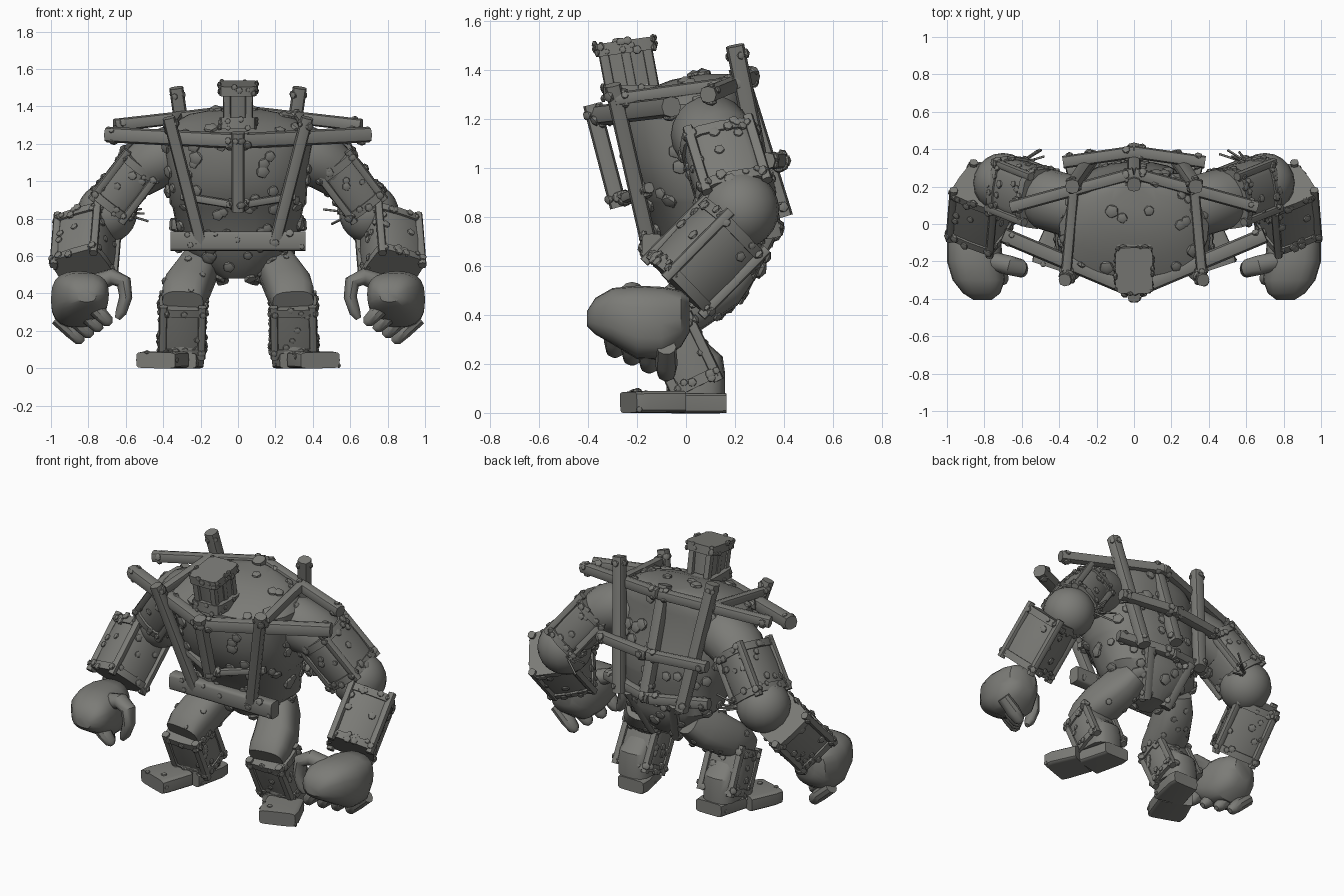
import bpy, bmesh, math, random
from mathutils import Vector

random.seed(7)
cube = bpy.data.objects.get("Cube")
if cube:
    bpy.data.objects.remove(cube, do_unlink=True)

stone = bpy.data.materials.new("warm_grey_stone")
stone.use_nodes = True
COLOUR = (0.2, 0.2, 0.185, 1)
stone.diffuse_color = COLOUR
stone.node_tree.nodes["Principled BSDF"].inputs["Base Color"].default_value = COLOUR

SIDES = ((1, "left"), (-1, "right"))
studs = []


def finish(name, bm, angle=35):
    """Turn a bmesh into a shaded object."""
    bmesh.ops.recalc_face_normals(bm, faces=bm.faces)
    mesh = bpy.data.meshes.new(name)
    bm.to_mesh(mesh)
    bm.free()
    mesh.materials.append(stone)
    mesh.polygons.foreach_set("use_smooth", [True] * len(mesh.polygons))
    mesh.set_sharp_from_angle(angle=math.radians(angle))
    obj = bpy.data.objects.new(name, mesh)
    bpy.context.scene.collection.objects.link(obj)
    return obj


def flip(p, s):
    return Vector((p[0] * s, p[1], p[2]))


def spow(v, p):
    return math.copysign(abs(v) ** p, v)


def loft(name, rings, s=1, side=None, axis=None, n=16, power=1.0):
    """Skin rings of (x, y, z, half width, half depth) along their path."""
    bm = bmesh.new()
    pts = [flip(r, s) for r in rings]
    loops = []
    for i, r in enumerate(rings):
        t = Vector(axis) if axis else pts[min(i + 1, len(pts) - 1)] - pts[max(i - 1, 0)]
        t.normalize()
        ref = side or ((0, 0, 1) if abs(t.x) > 0.8 else (1, 0, 0))
        u = flip(ref, s)
        u = (u - t * u.dot(t)).normalized()
        v = t.cross(u)
        loop = []
        for k in range(n):
            a = math.tau * k / n
            loop.append(bm.verts.new(pts[i] + u * r[3] * spow(math.cos(a), power)
                                     + v * r[4] * spow(math.sin(a), power)))
        loops.append(loop)
    for a, b in zip(loops, loops[1:]):
        for k in range(n):
            bm.faces.new((a[k], a[k - 1], b[k - 1], b[k]))
    bm.faces.new(loops[0])
    bm.faces.new(loops[-1])
    return finish(name, bm)


def beam(name, a, b, r, s=1, knobs=3):
    """A log between two points, with a few studs near each end."""
    obj = loft(name, [(*a, r, r), (*b, r, r)], s, n=8, power=0.75)
    pa, pb = flip(a, s), flip(b, s)
    for end, other in ((pa, pb), (pb, pa)):
        inward = (other - end).normalized()
        for k in range(knobs):
            d = Vector([random.gauss(0, 1) for _ in range(3)]).cross(inward).normalized()
            studs.append((end + inward * 0.04 + d * r, d, random.uniform(0.016, 0.026)))
    return obj


def scatter(obj, count, r):
    """Place studs over the side faces of a part, by area."""
    faces = [f for f in obj.data.polygons if len(f.vertices) == 4]
    for f in random.choices(faces, [f.area for f in faces], k=count):
        vs = [obj.data.vertices[i].co for i in f.vertices]
        a, b = random.random(), random.random()
        p = vs[0].lerp(vs[1], a).lerp(vs[3].lerp(vs[2], a), b)
        studs.append((p, f.normal.copy(), r * random.uniform(0.7, 1.15)))


def ball(name, centre, r, s):
    bm = bmesh.new()
    bmesh.ops.create_uvsphere(bm, u_segments=20, v_segments=12, radius=r)
    bmesh.ops.translate(bm, verts=bm.verts, vec=flip(centre, s))
    return finish(name, bm)


def framed_limb(name, a, b, ru, rv, s, side, power):
    """A limb block with end bands, corner rods and studs."""
    a, b = Vector(a), Vector(b)
    t = (b - a).normalized()
    core = loft(name, [(*a, ru, rv), (*a.lerp(b, 0.5), ru * 1.05, rv * 1.05), (*b, ru, rv)],
                s, side, power=power)
    scatter(core, 24, 0.024)
    for end, f in (("upper", 0.06), ("lower", 0.94)):
        c = a.lerp(b, f)
        band = loft(f"{name}_{end}_band", [(*(c - t * 0.022), ru * 1.1, rv * 1.1),
                                           (*(c + t * 0.022), ru * 1.1, rv * 1.1)],
                    s, side, power=power)
        scatter(band, 14, 0.022)
    u = Vector(side)
    u = (u - t * u.dot(t)).normalized()
    v = t.cross(u)
    corner = 0.7 ** power * 1.06
    for i, (p, q) in enumerate(((1, 1), (1, -1), (-1, 1), (-1, -1))):
        off = (u * ru * p + v * rv * q) * corner
        beam(f"{name}_rod_{i}", a + off - t * 0.02, b + off + t * 0.02, 0.022, s, 3)


# Torso: a leaning barrel with an overlapping chest plate and sloping top
torso = loft("torso", [
    (0, 0.14, 0.48, 0.09, 0.09), (0, 0.13, 0.54, 0.18, 0.15), (0, 0.12, 0.66, 0.31, 0.22),
    (0, 0.075, 0.86, 0.35, 0.255), (0, 0.065, 0.88, 0.365, 0.27), (0, 0.025, 1.04, 0.375, 0.28),
    (0, -0.015, 1.20, 0.40, 0.275), (0, -0.01, 1.26, 0.40, 0.27), (0, 0.03, 1.31, 0.35, 0.22),
    (0, 0.09, 1.36, 0.26, 0.15), (0, 0.14, 1.385, 0.12, 0.08)],
    axis=(0, 0, 1), n=28, power=0.85)
scatter(torso, 110, 0.038)

# Head: fluted block between a base slab and a tilted cap
head_base = loft("head_base", [(0, -0.22, 1.28, 0.1, 0.12), (0, -0.22, 1.34, 0.1, 0.12)],
                 axis=(0, 0, 1), power=0.35)
loft("head", [(0, -0.22, 1.33, 0.07, 0.09), (0, -0.25, 1.49, 0.073, 0.095)], power=0.35)
head_cap = loft("head_cap", [(0, -0.243, 1.47, 0.1, 0.125), (0, -0.25, 1.522, 0.1, 0.125)],
                axis=(0, -0.14, 1), power=0.3)
scatter(head_base, 14, 0.017)
scatter(head_cap, 26, 0.018)
for s, lr in SIDES:
    for i, y in enumerate((-0.31, -0.22, -0.13)):
        beam(f"{lr}_head_column_{i}", (0.058, y, 1.33), (0.06, y - 0.03, 1.49), 0.022, s, 0)

# Timber cage on the centre line
beam("front_centre_log", (0, -0.385, 1.26), (0, -0.275, 0.84), 0.036, knobs=6)
beam("back_centre_log", (0, 0.21, 1.41), (0, 0.4, 0.8), 0.038, knobs=6)
waist = loft("waist_log", [(-0.36, -0.14, 0.68, 0.052, 0.04), (0.36, -0.14, 0.68, 0.052, 0.04)],
             n=16, power=0.4)
scatter(waist, 14, 0.022)

for s, lr in SIDES:
    # Timber cage on both sides
    for part, a, b, r in (
            ("front_post", (0.37, -0.3, 1.34), (0.19, -0.14, 0.64), 0.034),
            ("front_top_log", (0, -0.355, 1.215), (0.7, -0.06, 1.25), 0.042),
            ("front_strut", (0, -0.265, 0.87), (0.3, -0.15, 0.92), 0.022),
            ("back_post", (0.33, 0.2, 1.5), (0.22, 0.36, 0.72), 0.038),
            ("back_top_log", (0, 0.27, 1.375), (0.66, 0.09, 1.3), 0.034),
            ("back_middle_log", (0, 0.385, 1.03), (0.38, 0.33, 1.03), 0.034),
            ("back_low_log", (0, 0.36, 0.74), (0.36, 0.28, 0.77), 0.034),
            ("shoulder_log", (0.365, -0.29, 1.28), (0.32, 0.22, 1.35), 0.028),
            ("tail_log", (0.16, 0.34, 0.74), (0.08, 0.2, 0.46), 0.034)):
        beam(f"{lr}_{part}", a, b, r, s, 5)

    # Arm
    loft(f"{lr}_shoulder", [(0.24, 0.08, 1.14, 0.14, 0.14), (0.36, 0.1, 1.14, 0.165, 0.16),
                            (0.46, 0.13, 1.10, 0.165, 0.15), (0.55, 0.16, 1.03, 0.14, 0.13)],
         s, side=(0, 1, 0), n=20)
    framed_limb(f"{lr}_upper_arm", (0.50, 0.135, 1.11), (0.675, 0.205, 0.88),
                0.15, 0.12, s, (0, 1, 0), 0.65)
    ball(f"{lr}_elbow", (0.70, 0.22, 0.83), 0.16, s)
    framed_limb(f"{lr}_forearm", (0.805, 0.2, 0.765), (0.825, -0.04, 0.52),
                0.13, 0.13, s, (0.89, 0.32, -0.31), 0.4)

    # Fist, fingers and thumb
    loft(f"{lr}_hand", [
        (0.855, 0.015, 0.40, 0.06, 0.07), (0.86, -0.02, 0.385, 0.11, 0.115),
        (0.855, -0.10, 0.365, 0.145, 0.15), (0.85, -0.2, 0.37, 0.15, 0.15),
        (0.83, -0.30, 0.395, 0.14, 0.115), (0.815, -0.37, 0.395, 0.10, 0.075),
        (0.81, -0.405, 0.385, 0.05, 0.03)], s, axis=(0, 1, 0), side=(1, 0, 0), n=20, power=0.75)
    for i in range(4):
        y, x, z = -0.29 + 0.07 * i, 0.68 + 0.05 * i, 0.235 - 0.032 * i
        loft(f"{lr}_finger_{i}", [
            (x + 0.14, y, z + 0.13, 0.04, 0.04), (x + 0.06, y, z + 0.06, 0.046, 0.042),
            (x + 0.015, y, z + 0.015, 0.036, 0.034), (x, y, z, 0.015, 0.015)],
            s, side=(0, 1, 0), n=10)
    loft(f"{lr}_thumb", [
        (0.75, -0.2, 0.46, 0.05, 0.05), (0.67, -0.22, 0.49, 0.052, 0.045),
        (0.61, -0.235, 0.46, 0.05, 0.042), (0.6, -0.24, 0.38, 0.046, 0.035),
        (0.625, -0.245, 0.3, 0.035, 0.03), (0.645, -0.245, 0.265, 0.015, 0.015)],
        s, side=(0, 1, 0), n=12)

    # Leg: bent knee pushed forward
    thigh = loft(f"{lr}_thigh", [
        (0.17, 0.2, 0.60, 0.08, 0.10), (0.21, 0.13, 0.535, 0.105, 0.125),
        (0.27, 0.0, 0.435, 0.125, 0.115), (0.29, -0.09, 0.385, 0.12, 0.1),
        (0.295, -0.14, 0.355, 0.11, 0.065)], s, power=0.7)
    scatter(thigh, 14, 0.022)
    framed_limb(f"{lr}_shin", (0.295, -0.07, 0.35), (0.3, 0.045, 0.11),
                0.115, 0.1, s, (1, 0, 0), 0.45)
    loft(f"{lr}_calf", [(0.295, -0.01, 0.31, 0.08, 0.07), (0.3, 0.04, 0.23, 0.1, 0.11),
                        (0.3, 0.045, 0.16, 0.105, 0.115), (0.3, 0.045, 0.08, 0.105, 0.115)],
         s, axis=(0, 0, 1), power=0.7)

    # Foot: heel and toe blocks turned outward
    heel = loft(f"{lr}_heel", [(0.275, 0.165, 0.04, 0.09, 0.04), (0.275, 0.13, 0.04, 0.095, 0.042),
                               (0.32, -0.05, 0.04, 0.1, 0.042)], s, power=0.3)
    toe = loft(f"{lr}_toe", [(0.365, -0.04, 0.045, 0.11, 0.045), (0.425, -0.19, 0.045, 0.118, 0.045),
                             (0.44, -0.235, 0.043, 0.11, 0.043)], s, power=0.3)
    scatter(heel, 5, 0.018)
    scatter(toe, 5, 0.018)

    # Dry twigs caught behind the elbow
    for i in range(6):
        tip = [random.uniform(-0.12, 0.0), random.uniform(0, 0.06), random.uniform(-0.06, 0.1)]
        beam(f"{lr}_twig_{i}", (0.62, 0.32, 0.83), Vector((0.57, 0.34, 0.83)) + Vector(tip),
             0.006, s, 0)

# All studs: faceted pebbles pressed into the surfaces, kept above the ground
bm = bmesh.new()
for p, normal, r in studs:
    p.z = max(p.z, r)
    made = bmesh.ops.create_icosphere(bm, subdivisions=1, radius=r)["verts"]
    bmesh.ops.scale(bm, verts=made, vec=(1, 1, 0.7))
    bmesh.ops.rotate(bm, verts=made, matrix=normal.to_track_quat("Z", "Y").to_matrix())
    bmesh.ops.translate(bm, verts=made, vec=p)
finish("studs", bm)
